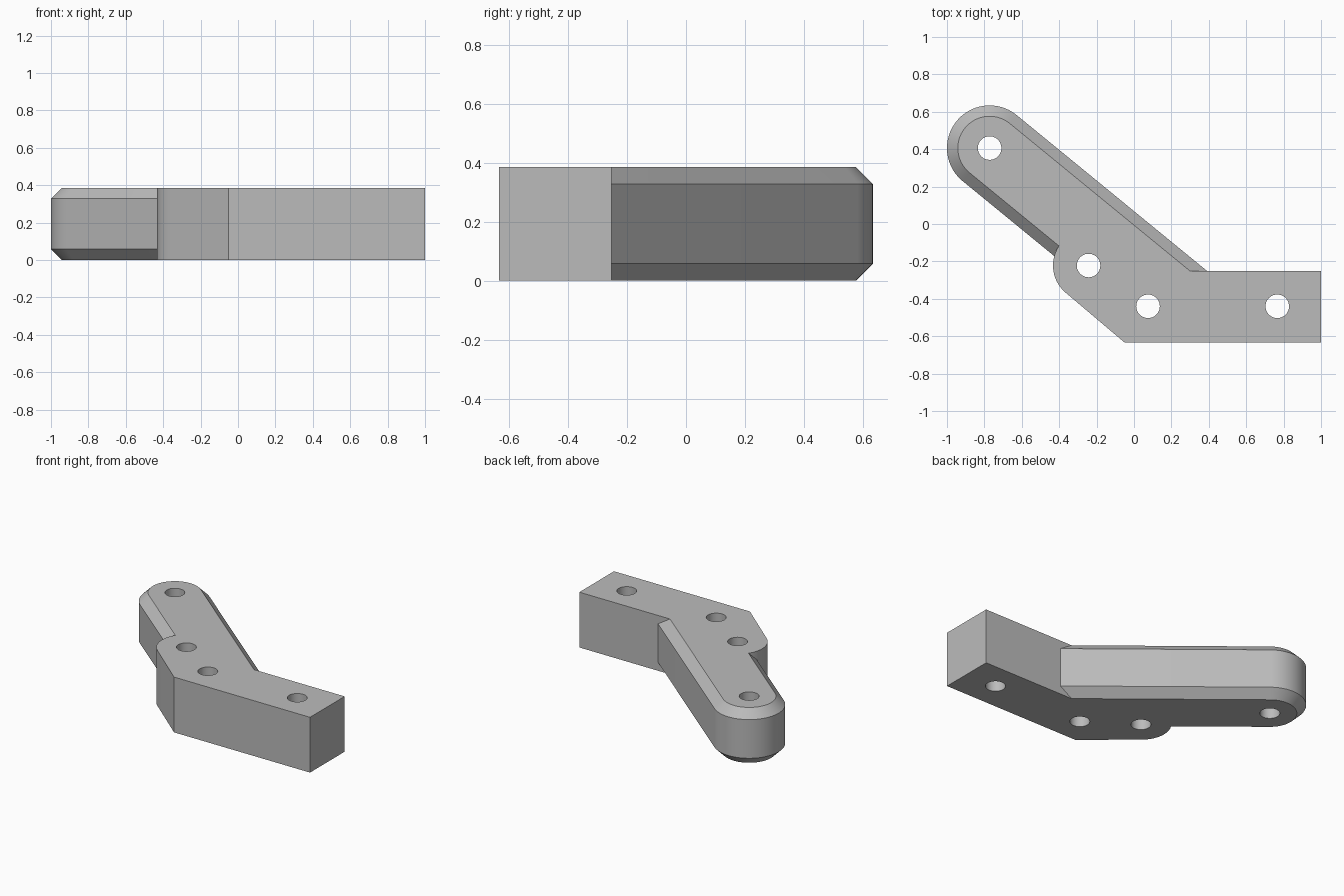
import bpy, bmesh, math
from mathutils import Vector

cube = bpy.data.objects.get("Cube")
if cube:
    bpy.data.objects.remove(cube, do_unlink=True)

HEIGHT, CHAMFER = 0.386, 0.058
TILT = math.radians(-39.3)
ALONG = Vector((math.cos(TILT), math.sin(TILT)))
ACROSS = Vector((-ALONG.y, ALONG.x))
TIP, KNEE = Vector((-0.772, 0.406)), Vector((-0.243, -0.222))

grey = bpy.data.materials.new("grey")
grey.use_nodes = True
grey.diffuse_color = (0.5, 0.5, 0.5, 1)
grey.node_tree.nodes["Principled BSDF"].inputs["Base Color"].default_value = (0.5, 0.5, 0.5, 1)


def arc(centre, radius, start, end, steps):
    angles = [start + (end - start) * i / steps for i in range(steps + 1)]
    return [centre + radius * Vector((math.cos(a), math.sin(a))) for a in angles]


def loft(name, rings):
    """Solid through a stack of (outline, z) rings with equal point counts."""
    bm = bmesh.new()
    loops = [[bm.verts.new((p[0], p[1], z)) for p in outline] for outline, z in rings]
    bm.faces.new(loops[0])
    bm.faces.new(loops[-1])
    n = len(loops[0])
    for low, high in zip(loops, loops[1:]):
        for i in range(n):
            j = (i + 1) % n
            bm.faces.new((low[i], low[j], high[j], high[i]))
    bmesh.ops.recalc_face_normals(bm, faces=bm.faces)
    mesh = bpy.data.meshes.new(name)
    bm.to_mesh(mesh)
    bm.free()
    mesh.materials.append(grey)
    obj = bpy.data.objects.new(name, mesh)
    bpy.context.collection.objects.link(obj)
    return obj


def combine(target, tool, operation):
    mod = target.modifiers.new(operation.title(), "BOOLEAN")
    mod.operation, mod.solver, mod.object = operation, "EXACT", tool
    bpy.context.view_layer.objects.active = target
    bpy.ops.object.modifier_apply(modifier=mod.name)
    bpy.data.objects.remove(tool, do_unlink=True)


def arm_outline(radius):
    """Rounded tip with straight sides running down into the base."""
    end = TIP + ALONG * 1.34
    tip = arc(TIP, radius, TILT + math.pi / 2, TILT + math.pi * 1.5, 40)
    return tip + [end - ACROSS * radius, end + ACROSS * radius]


# Straight base with a rounded knee
knee = arc(KNEE, 0.19, math.pi / 2, TILT + math.pi * 1.5, 32)
base_outline = knee + [(-0.05, -0.634), (1, -0.634), (1, -0.252), (0.1, -0.252)]
bracket = loft("bracket", [(base_outline, 0), (base_outline, HEIGHT)])

# Slanted arm, chamfered top and bottom
full, inset = arm_outline(0.228), arm_outline(0.228 - CHAMFER)
arm = loft("arm", [(inset, 0), (full, CHAMFER), (full, HEIGHT - CHAMFER), (inset, HEIGHT)])
combine(bracket, arm, "UNION")

# Through holes
for centre in (TIP, KNEE, Vector((0.075, -0.44)), Vector((0.766, -0.44))):
    circle = arc(centre, 0.063, 0, math.tau, 40)[:-1]
    drill = loft("drill", [(circle, -0.1), (circle, HEIGHT + 0.1)])
    drill.hide_render = True
    combine(bracket, drill, "DIFFERENCE")

bpy.ops.object.select_all(action="DESELECT")
bracket.select_set(True)
bpy.context.view_layer.objects.active = bracket
bpy.ops.object.shade_smooth_by_angle(angle=math.radians(30))
